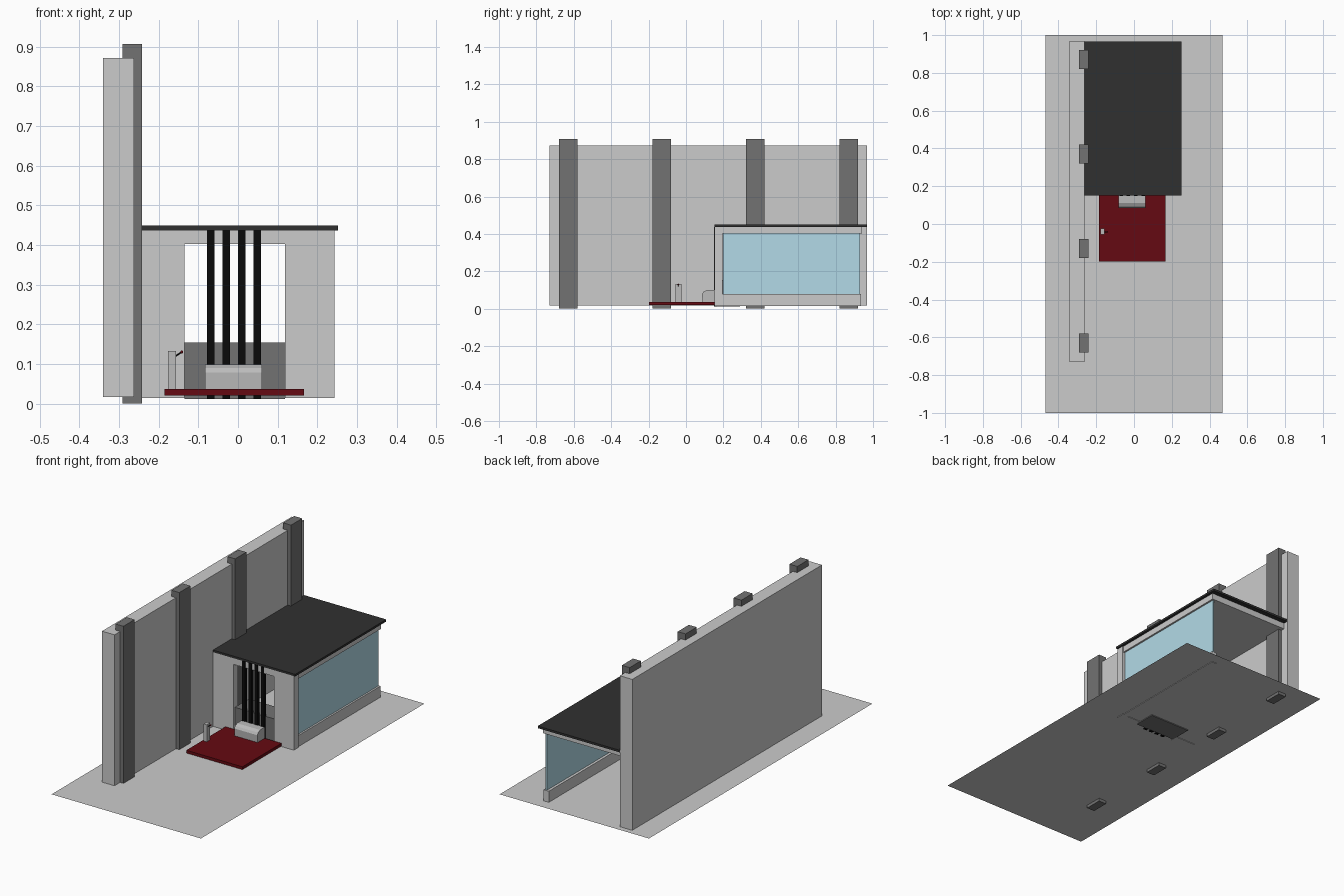
import bpy, bmesh
from mathutils import Vector

if "Cube" in bpy.data.objects:
    bpy.data.objects.remove(bpy.data.objects["Cube"])


def material(name, rgba):
    m = bpy.data.materials.new(name)
    m.diffuse_color = rgba
    m.use_nodes = True
    m.node_tree.nodes["Principled BSDF"].inputs["Base Color"].default_value = m.diffuse_color
    return m


DARK = material("dark_concrete", (0.17, 0.17, 0.17, 1))
ROOF = material("roof_felt", (0.03, 0.03, 0.03, 1))
BLACK = material("black_metal", (0.003, 0.003, 0.003, 1))
RED = material("red_carpet", (0.13, 0.003, 0.006, 1))
PALE = material("pale_stone", (0.5, 0.5, 0.5, 1))
GLASS = material("window_glass", (0.45, 0.7, 0.8, 0.6))


def finish(name, bm, mat=None):
    bmesh.ops.recalc_face_normals(bm, faces=bm.faces)
    me = bpy.data.meshes.new(name)
    bm.to_mesh(me)
    bm.free()
    ob = bpy.data.objects.new(name, me)
    bpy.context.collection.objects.link(ob)
    if mat:
        me.materials.append(mat)
    return ob


def box(name, x, y, z, mat=None):
    """Box from (min, max) ranges on each axis."""
    bm = bmesh.new()
    bmesh.ops.create_cube(bm, size=1)
    for v in bm.verts:
        v.co = [r[0] if c < 0 else r[1] for c, r in zip(v.co, (x, y, z))]
    return finish(name, bm, mat)


def extrude(name, points, direction, mat=None):
    """Closed profile swept along a straight direction."""
    bm = bmesh.new()
    face = bm.faces.new([bm.verts.new(p) for p in points])
    new = bmesh.ops.extrude_face_region(bm, geom=[face])["geom"]
    bmesh.ops.translate(bm, vec=direction,
                        verts=[g for g in new if isinstance(g, bmesh.types.BMVert)])
    # keep the starting cap so the solid is closed
    if not face.is_valid:
        bmesh.ops.holes_fill(bm, edges=bm.edges)
    return finish(name, bm, mat)


# Ground sheet
bm = bmesh.new()
bm.faces.new([bm.verts.new((sx * 0.468, sy, 0.017))
              for sx, sy in ((-1, -1), (1, -1), (1, 1), (-1, 1))])
finish("ground_sheet", bm)

# Tall boundary wall with pillars
box("boundary_wall", (-0.341, -0.263), (-0.73, 0.968), (0.017, 0.872))
for i in range(4):
    y = -0.63 + 0.5 * i
    box(f"wall_pillar_{i + 1}", (-0.291, -0.242), (y - 0.05, y + 0.05), (0, 0.907), DARK)

# Building front wall, an arch-shaped profile around the doorway
front = [(-0.263, 0.014), (-0.135, 0.014), (-0.135, 0.402), (0.118, 0.402),
         (0.118, 0.014), (0.243, 0.014), (0.243, 0.437), (-0.263, 0.437)]
extrude("front_wall", [(x, 0.152, z) for x, z in front], (0, 0.042, 0))

# Side wall: sill, glazing and ceiling slab
box("side_sill", (0.205, 0.238), (0.194, 0.935), (0.014, 0.08))
box("side_window", (0.22, 0.228), (0.197, 0.93), (0.08, 0.402), GLASS)
box("ceiling_slab", (-0.263, 0.238), (0.194, 0.94), (0.402, 0.437))
box("roof", (-0.265, 0.252), (0.152, 0.967), (0.437, 0.449), ROOF)

# Counter inside the doorway and the black bars in front of it
box("doorway_counter", (-0.135, 0.118), (0.165, 0.29), (0.012, 0.154), DARK)
for i in range(4):
    x = -0.0685 + 0.039 * i
    box(f"front_bar_{i + 1}", (x - 0.0095, x + 0.0095), (0.149, 0.166), (0.011, 0.438), BLACK)

# Red platform with rounded-front bench
box("platform", (-0.185, 0.166), (-0.198, 0.152), (0.02, 0.036), RED)
bench = [(0.088, 0.036), (0.086, 0.078), (0.093, 0.09), (0.11, 0.099),
         (0.152, 0.099), (0.152, 0.036)]
extrude("bench", [(-0.083, y, z) for y, z in bench], (0.144, 0, 0), PALE)

# Small post with a lever
box("lever_post", (-0.177, -0.157), (-0.055, -0.025), (0.036, 0.133), PALE)
a, b = Vector((-0.157, -0.042, 0.12)), Vector((-0.142, -0.042, 0.13))
bm = bmesh.new()
bmesh.ops.create_cone(bm, cap_ends=True, segments=8, radius1=0.002, radius2=0.002,
                      depth=(b - a).length)
rod = finish("lever_rod", bm, BLACK)
rod.location = (a + b) / 2
rod.rotation_euler = (b - a).to_track_quat('Z', 'Y').to_euler()
bm = bmesh.new()
bmesh.ops.create_uvsphere(bm, u_segments=10, v_segments=6, radius=0.004)
finish("lever_knob", bm, RED).location = b
